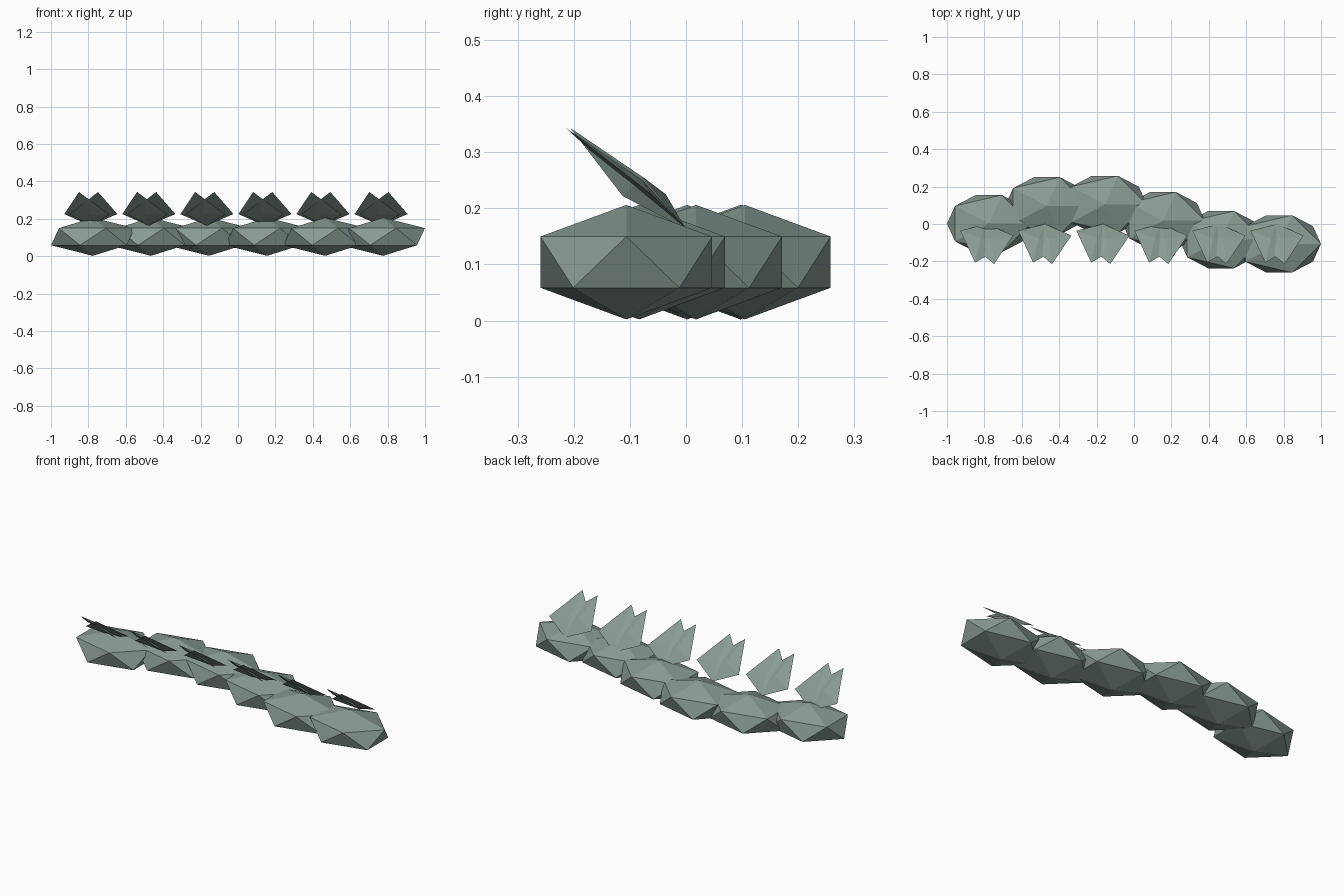
import bpy, bmesh, math
from mathutils import Vector

if "Cube" in bpy.data.objects:
    bpy.data.objects.remove(bpy.data.objects["Cube"])

mat = bpy.data.materials.new("sage green")
mat.diffuse_color = (0.25, 0.33, 0.29, 1)
mat.use_nodes = True
mat.node_tree.nodes["Principled BSDF"].inputs["Base Color"].default_value = mat.diffuse_color


def finish(bm, name, location):
    bmesh.ops.recalc_face_normals(bm, faces=bm.faces[:])
    mesh = bpy.data.meshes.new(name)
    bm.to_mesh(mesh)
    bm.free()
    mesh.materials.append(mat)
    obj = bpy.data.objects.new(name, mesh)
    obj.location = location
    bpy.context.collection.objects.link(obj)
    return obj


def clump(i, location):
    # flattened low-poly mound
    bm = bmesh.new()
    bmesh.ops.create_icosphere(bm, subdivisions=1, radius=1)
    bmesh.ops.scale(bm, vec=(0.25, 0.18, 0.102), verts=bm.verts[:])
    finish(bm, f"bush_mound_{i + 1}", location)


def leaf(name, location, base, tip, left, right, ridge):
    # kite-shaped blade with a raised rib along its upper side
    bm = bmesh.new()
    b, t, l, r, u = [bm.verts.new(Vector(p)) for p in (base, tip, left, right, ridge)]
    for tri in ((b, r, u), (r, t, u), (t, l, u), (l, b, u), (b, l, r), (l, t, r)):
        bm.faces.new(tri)
    finish(bm, name, location)


for i in range(6):
    x = -0.776 + 0.3104 * i
    clump(i, (x, 0.113 * math.sin(i) + 0.002, 0.104))
    # pair of crossed leaves leaning forward
    spot = (x - 0.011, 0, 0)
    leaf(f"left_leaf_{i + 1}", spot, (0.0, 0.0, 0.163), (-0.063, -0.206, 0.343),
         (-0.142, -0.036, 0.225), (0.10, -0.113, 0.222), (-0.032, -0.076, 0.255))
    leaf(f"right_leaf_{i + 1}", spot, (0.0, 0.0, 0.165), (0.039, -0.214, 0.343),
         (-0.115, -0.085, 0.225), (0.142, -0.062, 0.225), (0.018, -0.078, 0.25))
